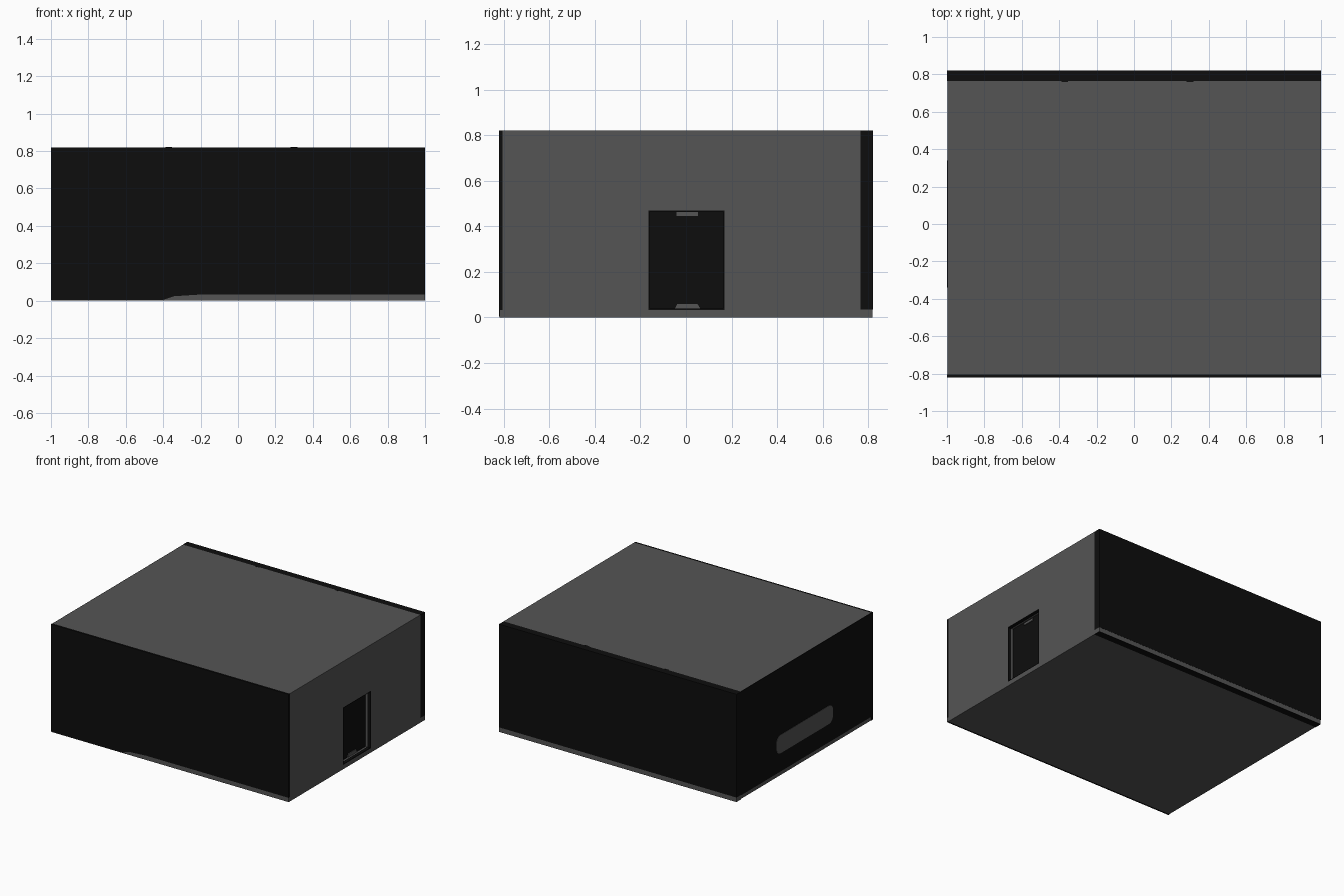
import bpy, bmesh, math
from mathutils import Vector

if "Cube" in bpy.data.objects:
    bpy.data.objects.remove(bpy.data.objects["Cube"])


def mat(name, v):
    m = bpy.data.materials.new(name)
    m.diffuse_color = (v, v, v, 1)
    m.use_nodes = True
    m.node_tree.nodes["Principled BSDF"].inputs["Base Color"].default_value = m.diffuse_color
    return m


GREY = mat("charcoal grey", 0.09)
BLACK = mat("near black", 0.004)


def add(name, bm, m):
    bmesh.ops.recalc_face_normals(bm, faces=bm.faces)
    me = bpy.data.meshes.new(name)
    bm.to_mesh(me)
    bm.free()
    ob = bpy.data.objects.new(name, me)
    bpy.context.collection.objects.link(ob)
    me.materials.append(m)
    return ob


def box(name, x, y, z, m):
    bm = bmesh.new()
    bmesh.ops.create_cube(bm, size=1)
    for v in bm.verts:
        v.co = Vector([(a + b) / 2 + c * (b - a) for (a, b), c in zip((x, y, z), v.co)])
    return add(name, bm, m)


def prism(name, pts, offset, m):
    """Extrude a closed outline by an offset vector."""
    bm = bmesh.new()
    f = bm.faces.new([bm.verts.new(p) for p in pts])
    r = bmesh.ops.extrude_face_region(bm, geom=[f])
    bmesh.ops.translate(bm, vec=offset, verts=[g for g in r["geom"] if isinstance(g, bmesh.types.BMVert)])
    return add(name, bm, m)


# main body with the recessed opening on the right side
body = box("body", (-0.994, 1), (-0.805, 0.765), (0.002, 0.82), GREY)
cutter = box("opening_cutter", (0.95, 1.1), (-0.165, 0.168), (0.033, 0.47), GREY)
cutter.hide_render = True
mod = body.modifiers.new("opening", "BOOLEAN")
mod.operation = "DIFFERENCE"
mod.object = cutter
mod.solver = "EXACT"
bpy.context.view_layer.objects.active = body
bpy.ops.object.modifier_apply(modifier="opening")
bpy.data.objects.remove(cutter)

# black lining of the opening
box("opening_back", (0.95, 0.954), (-0.165, 0.168), (0.033, 0.47), BLACK)
for tag, ya in (("front", -0.165), ("back", 0.162)):
    box("opening_side_" + tag, (0.975, 1), (ya, ya + 0.006), (0.033, 0.47), BLACK)
for tag, za in (("bottom", 0.033), ("top", 0.464)):
    box("opening_" + tag, (0.975, 1), (-0.159, 0.162), (za, za + 0.006), BLACK)
# small latches at top and bottom of the opening
box("top_latch", (0.954, 0.96), (-0.042, 0.052), (0.444, 0.462), GREY)
prism("bottom_latch", [(0.954, -0.05, 0.035), (0.954, 0.065, 0.035), (0.954, 0.05, 0.06), (0.954, -0.038, 0.06)],
      (0.006, 0, 0), GREY)

# black front panel, leaving a grey strip showing along the bottom
prism("front_panel", [(-1, -0.82, 0.004), (-0.4, -0.82, 0.004), (-0.34, -0.82, 0.024), (-0.2, -0.82, 0.033),
                      (1, -0.82, 0.033), (1, -0.82, 0.82), (-1, -0.82, 0.82)], (0, 0.015, 0), BLACK)
box("front_base_strip", (-0.998, 1), (-0.8185, -0.805), (0.002, 0.033), GREY)

# black back panel with its base strip and two tabs
box("back_panel", (-1, 1), (0.765, 0.82), (0.035, 0.82), BLACK)
box("back_base_strip", (-0.998, 1), (0.765, 0.819), (0.002, 0.035), GREY)
for x in (-0.37, 0.3):
    box("back_tab", (x - 0.018, x + 0.018), (0.758, 0.766), (0.78, 0.8205), BLACK)

# underside edges
box("back_underside", (-0.998, 1), (0.765, 0.819), (0, 0.002), BLACK)
box("front_underside", (-0.998, 1), (-0.8185, -0.805), (0, 0.002), BLACK)
box("underside", (-0.994, 1), (-0.805, 0.765), (0, 0.002), GREY)

# black left panel with a rounded grey slot
box("left_panel", (-0.998, -0.994), (-0.805, 0.765), (0.03, 0.82), BLACK)
r, y0, y1, z0, z1 = 0.05, -0.34, 0.34, 0.17, 0.31
pts = []
for k, (cy, cz) in enumerate(((y1 - r, z1 - r), (y0 + r, z1 - r), (y0 + r, z0 + r), (y1 - r, z0 + r))):
    for i in range(7):
        a = math.radians(90 * k + 15 * i)
        pts.append((-1, cy + r * math.cos(a), cz + r * math.sin(a)))
prism("left_slot", pts, (0.003, 0, 0), GREY)
